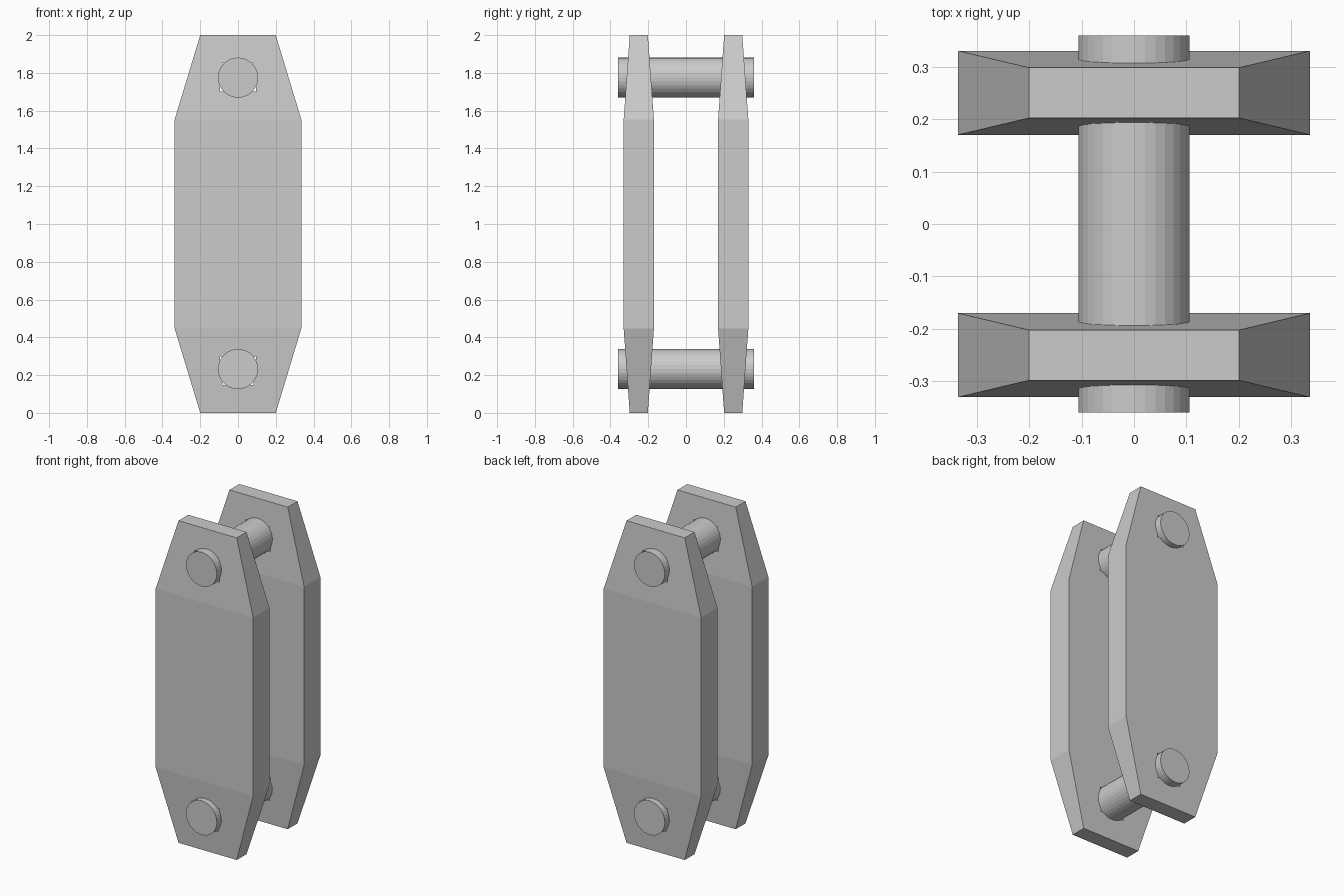
import bpy, bmesh
from math import radians

if "Cube" in bpy.data.objects:
    bpy.data.objects.remove(bpy.data.objects["Cube"])

# (z, half width, half thickness) rings of a plate: tapered ends split in thirds
def ring(z):
    t = min(1, min(z, 2 - z) / 0.446)
    return z, 0.2 + 0.135 * t, 0.048 + 0.032 * t

T = 0.446
ROWS = [ring(z) for z in (0, T/3, 2*T/3, T, 2-T, 2-2*T/3, 2-T/3, 2)]
HOLE_ROWS = (1, 5)

def make_plate(name, y):
    bm = bmesh.new()
    grids = []
    for side in (-1, 1):
        grids.append([[bm.verts.new((w * f, side * d, z)) for f in (-1, -1/3, 1/3, 1)]
                      for z, w, d in ROWS])
    front, back = grids

    def bridge(a, b):
        bm.faces.new((front[a[0]][a[1]], front[b[0]][b[1]],
                      back[b[0]][b[1]], back[a[0]][a[1]]))

    # broad faces with a hole in the middle of each tapered end
    for r in range(7):
        for c in range(3):
            if c == 1 and r in HOLE_ROWS:
                loop = [(r, 1), (r, 2), (r+1, 2), (r+1, 1)]
                for i in range(4):
                    bridge(loop[i], loop[(i+1) % 4])
                continue
            for g in grids:
                bm.faces.new((g[r][c], g[r][c+1], g[r+1][c+1], g[r+1][c]))
    # outer rim
    for r in range(7):
        bridge((r, 0), (r+1, 0))
        bridge((r, 3), (r+1, 3))
    for c in range(3):
        bridge((0, c), (0, c+1))
        bridge((7, c), (7, c+1))
    bmesh.ops.recalc_face_normals(bm, faces=bm.faces)
    mesh = bpy.data.meshes.new(name)
    bm.to_mesh(mesh)
    bm.free()
    obj = bpy.data.objects.new(name, mesh)
    obj.location.y = y
    bpy.context.collection.objects.link(obj)

# side plates
make_plate("front_plate", -0.25)
make_plate("back_plate", 0.25)

# pins through both plates
for name, z in (("lower_pin", 0.232), ("upper_pin", 1.775)):
    bpy.ops.mesh.primitive_cylinder_add(vertices=32, radius=0.106, depth=0.718,
                                        location=(0, 0, z), rotation=(radians(90), 0, 0))
    bpy.context.object.name = name
